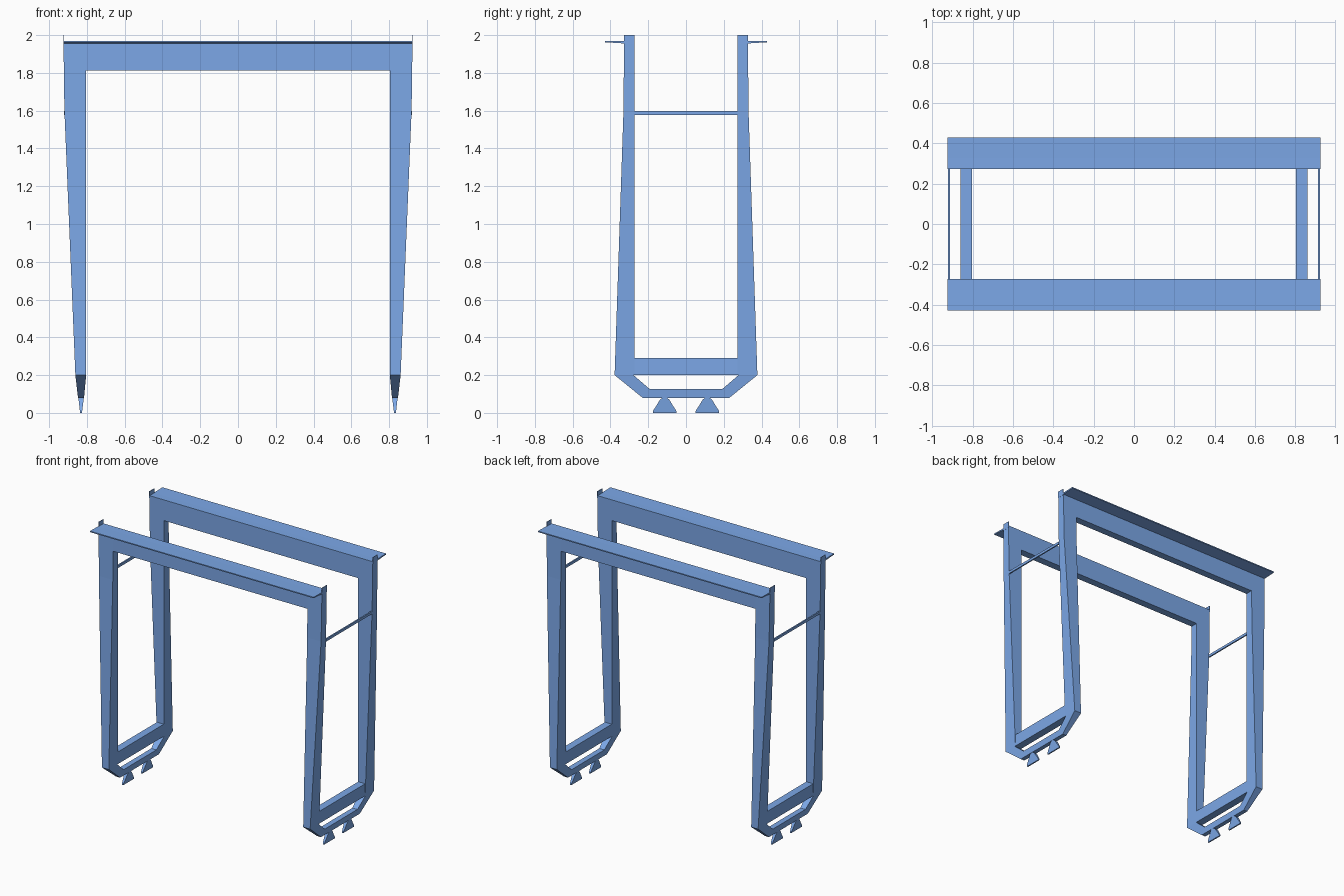
import bpy, bmesh

if "Cube" in bpy.data.objects:
    bpy.data.objects.remove(bpy.data.objects["Cube"])

# Blue paint shared by every part
paint = bpy.data.materials.new("blue_paint")
paint.diffuse_color = (0.2, 0.39, 0.8, 1.0)
paint.use_nodes = True
paint.node_tree.nodes["Principled BSDF"].inputs["Base Color"].default_value = paint.diffuse_color


def make(name, rings, mirror_x=True, mirror_y=False):
    """Skin a stack of matching rings, cap both ends, mirror about the origin."""
    bm = bmesh.new()
    loops = [[bm.verts.new(p) for p in ring] for ring in rings]
    n = len(loops[0])
    for a, b in zip(loops, loops[1:]):
        for i in range(n):
            j = (i + 1) % n
            bm.faces.new((a[i], a[j], b[j], b[i]))
    bm.faces.new(loops[0][::-1])
    bm.faces.new(loops[-1])
    bmesh.ops.recalc_face_normals(bm, faces=bm.faces[:])
    mesh = bpy.data.meshes.new(name)
    bm.to_mesh(mesh)
    bm.free()
    mesh.materials.append(paint)
    obj = bpy.data.objects.new(name, mesh)
    bpy.context.collection.objects.link(obj)
    mod = obj.modifiers.new("Mirror", 'MIRROR')
    mod.use_axis = (mirror_x, mirror_y, False)
    mod.use_mirror_merge = False
    return obj


def rect(x0, x1, y0, y1, z):
    return [(x0, y0, z), (x1, y0, z), (x1, y1, z), (x0, y1, z)]


def box(name, x, y, z, **kw):
    return make(name, [rect(*x, *y, z[0]), rect(*x, *y, z[1])], **kw)


def tapered_plate(name, profile, low, high, **kw):
    """Extrude a (y, z) profile along x; low/high are (z, x_in, x_out)."""
    def xs(z, k):
        t = (z - low[0]) / (high[0] - low[0])
        return low[k] + t * (high[k] - low[k])
    return make(name, [[(xs(z, k), y, z) for y, z in profile] for k in (1, 2)], **kw)


XI, YI, TOP = 0.804, 0.272, 1.968

# Four tapered legs
make("leg", [rect(XI, 0.861, YI, 0.378, 0.2),
             rect(XI, 0.919, YI, 0.331, 1.6),
             rect(XI, 0.924, YI, 0.328, TOP)], mirror_y=True)

# Thin end plates rising above the legs
box("leg_end_plate", (0.921, 0.925), (YI, 0.328), (1.95, 2.0), mirror_y=True)

# Top girders with outward flanges
box("girder", (-XI, XI), (YI, 0.328), (1.813, TOP), mirror_x=False, mirror_y=True)
flange = [(0.328, 1.956), (0.428, 1.962), (0.428, 1.970), (0.328, TOP)]
make("girder_flange", [[(x, y, z) for y, z in flange] for x in (-0.925, 0.925)],
     mirror_x=False, mirror_y=True)

# Cross ties and lower sills joining the legs at each end
box("tie_rod", (0.911, 0.921), (-YI, YI), (1.578, 1.597))
box("sill_beam", (XI, 0.861), (-YI, YI), (0.2, 0.291))

# Bogie frame hanging below the sill
half = [(0.378, 0.2), (0.23, 0.08)]
inner = [(0.193, 0.127), (0.278, 0.2)]
bogie = half + [(-y, z) for y, z in half[::-1]] \
    + [(-y, z) for y, z in inner[::-1]] + inner
tapered_plate("bogie_frame", bogie, (0.08, 0.815, 0.847), (0.2, XI, 0.861))

# Wedge-shaped wheel feet
side = [(0.063, 0.0), (0.061, 0.012), (0.044, 0.038), (0.034, 0.055),
        (0.024, 0.071), (0.012, 0.08)]
foot = [(0.113 + y, z) for y, z in side] + [(0.113 - y, z) for y, z in side[::-1]]
tapered_plate("wheel_foot", foot, (0.0, 0.826, 0.836), (0.08, 0.816, 0.845), mirror_y=True)
